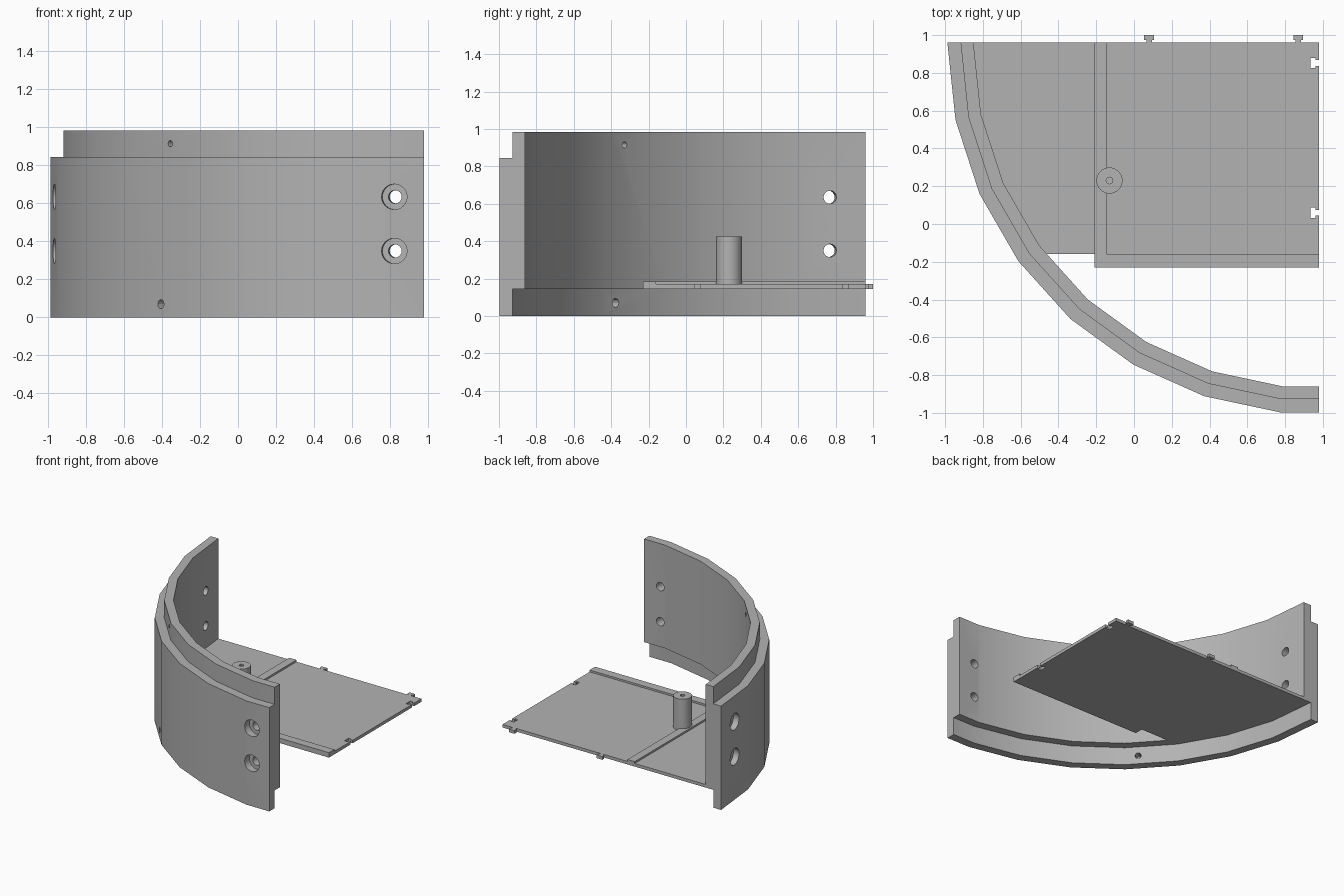
import bpy, bmesh, math
from mathutils import Vector, Matrix

if "Cube" in bpy.data.objects:
    bpy.data.objects.remove(bpy.data.objects["Cube"])

grey = bpy.data.materials.new("light grey")
grey.diffuse_color = (0.45, 0.45, 0.45, 1)
grey.use_nodes = True
grey.node_tree.nodes["Principled BSDF"].inputs["Base Color"].default_value = grey.diffuse_color

CX, CY = 0.98, 0.96                 # centre of the curved wall
R_OUT, R_MID, R_IN = 1.968, 1.898, 1.83
FLOOR_Z, FLOOR_TOP, RIDGE_TOP = 0.145, 0.17, 0.185


def arc(r, deg):
    a = math.radians(deg)
    return (CX + r * math.cos(a), CY + r * math.sin(a))


def make(name, bm):
    bmesh.ops.recalc_face_normals(bm, faces=bm.faces[:])
    me = bpy.data.meshes.new(name)
    bm.to_mesh(me)
    bm.free()
    me.materials.append(grey)
    ob = bpy.data.objects.new(name, me)
    bpy.context.collection.objects.link(ob)
    return ob


def prism(name, pts, z0, z1):
    bm = bmesh.new()
    face = bm.faces.new([bm.verts.new((x, y, z0)) for x, y in pts])
    ext = bmesh.ops.extrude_face_region(bm, geom=[face])
    top = [v for v in ext["geom"] if isinstance(v, bmesh.types.BMVert)]
    bmesh.ops.translate(bm, verts=top, vec=(0, 0, z1 - z0))
    return make(name, bm)


def cylinder(name, centre, axis, r, length, segs):
    bm = bmesh.new()
    m = Matrix.Translation(centre) @ Vector(axis).to_track_quat('Z', 'Y').to_matrix().to_4x4()
    bmesh.ops.create_cone(bm, cap_ends=True, segments=segs, radius1=r, radius2=r,
                          depth=length, matrix=m)
    return make(name, bm)


def cut(ob, cutter):
    cutter.hide_render = True
    mod = ob.modifiers.new("cut", 'BOOLEAN')
    mod.operation, mod.solver, mod.object = 'DIFFERENCE', 'EXACT', cutter
    bpy.context.view_layer.objects.active = ob
    bpy.ops.object.modifier_apply(modifier=mod.name)
    bpy.data.objects.remove(cutter)


def smooth(ob):
    bpy.ops.object.select_all(action='DESELECT')
    ob.select_set(True)
    bpy.context.view_layer.objects.active = ob
    bpy.ops.object.shade_smooth_by_angle(angle=math.radians(30))


# Curved wall: stepped section swept in 12 degree facets, last facet cut square
section = [(R_OUT, 0), (R_OUT, 0.845), (R_MID, 0.845), (R_MID, 0.985),
           (R_IN, 0.985), (R_IN, FLOOR_Z), (R_MID, FLOOR_Z), (R_MID, 0)]
bm = bmesh.new()
rings = []
for deg in range(180, 265, 12):
    rings.append([bm.verts.new((*arc(r, deg), z)) for r, z in section])
rings.append([bm.verts.new((CX, CY - r * math.cos(math.radians(6)), z)) for r, z in section])
for a, b in zip(rings, rings[1:]):
    for i in range(8):
        j = (i + 1) % 8
        bm.faces.new((a[i], a[j], b[j], b[i]))
bm.faces.new(rings[0])
bm.faces.new(rings[-1])
wall = make("curved_wall", bm)

# Counterbored bolt holes near both wall ends
for deg in (186, 265.4):
    axis = (*(Vector(arc(1, deg)) - Vector((CX, CY))), 0)
    for z in (0.35, 0.635):
        cut(wall, cylinder("bolt_hole", (*arc(1.9, deg), z), axis, 0.035, 0.4, 16))
        cut(wall, cylinder("counterbore", (*arc(2.0, deg), z), axis, 0.067, 0.18, 24))

# Small pin holes in the upper and lower lips
axis = (-1, -1, 0)
for r, z in ((0.017, 0.915), (0.024, 0.07)):
    cut(wall, cylinder("pin_hole", (*arc(1.9, 225), z), axis, r, 0.4, 12))
smooth(wall)


# Floor outline with T slots on the right and T tabs at the back
def slot(y):
    return [(0.98, y - .015), (0.96, y - .015), (0.96, y - .027), (0.935, y - .027),
            (0.935, y + .027), (0.96, y + .027), (0.96, y + .015), (0.98, y + .015)]


def tab(x):
    return [(x + .015, 0.96), (x + .015, 0.975), (x + .026, 0.975), (x + .026, 1.0),
            (x - .026, 1.0), (x - .026, 0.975), (x - .015, 0.975), (x - .015, 0.96)]


outline = [(-0.463, -0.16), (-0.21, -0.16), (-0.21, -0.23), (0.98, -0.23)]
outline += slot(0.06) + slot(0.852) + [(0.98, 0.96)] + tab(0.87) + tab(0.08)
outline += [arc(R_IN, d) for d in (180, 192, 204, 216)]
prism("floor_plate", outline, FLOOR_Z, FLOOR_TOP)

# Raised L-shaped border on the floor
prism("floor_border", [(-0.21, -0.23), (0.98, -0.23), (0.98, -0.16), (-0.145, -0.16),
                       (-0.145, 0.96), (-0.21, 0.96)], FLOOR_TOP, RIDGE_TOP)

# Screw post with a blind hole
post = cylinder("screw_post", (-0.13, 0.23, 0.2975), (0, 0, 1), 0.069, 0.255, 32)
cut(post, cylinder("post_hole", (-0.13, 0.23, 0.36), (0, 0, 1), 0.018, 0.25, 8))
smooth(post)
